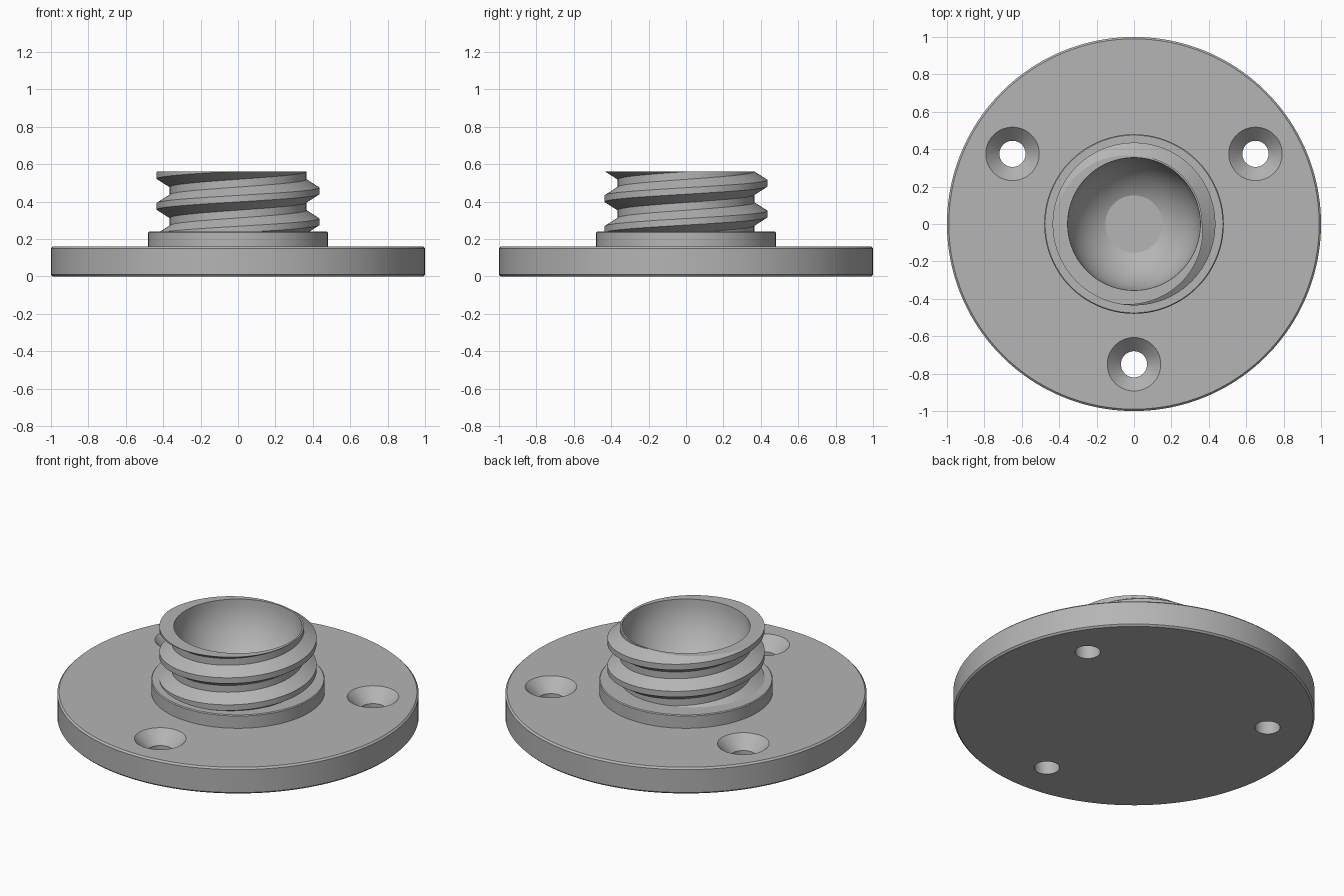
import bpy, bmesh, math

cube = bpy.data.objects.get("Cube")
if cube:
    bpy.data.objects.remove(cube, do_unlink=True)

grey = bpy.data.materials.new("plain_grey")
grey.use_nodes = True
colour = (0.46, 0.46, 0.46, 1)
grey.diffuse_color = colour
grey.node_tree.nodes["Principled BSDF"].inputs["Base Color"].default_value = colour


def sweep(name, column, steps=128, location=(0, 0, 0)):
    """Turn column(angle) -> [(radius, z)] once around the z axis."""
    bm = bmesh.new()
    rings = []
    for i in range(steps + 1):
        a = 2 * math.pi * i / steps
        rings.append([bm.verts.new((r * math.cos(a), r * math.sin(a), z))
                      for r, z in column(a)])
    for left, right in zip(rings, rings[1:]):
        for k in range(len(left) - 1):
            bm.faces.new((left[k], right[k], right[k + 1], left[k + 1]))
    bmesh.ops.remove_doubles(bm, verts=bm.verts, dist=0.00005)
    bmesh.ops.recalc_face_normals(bm, faces=bm.faces)
    mesh = bpy.data.meshes.new(name)
    bm.to_mesh(mesh)
    bm.free()
    mesh.materials.append(grey)
    obj = bpy.data.objects.new(name, mesh)
    obj.location = location
    bpy.context.collection.objects.link(obj)
    return obj


def lathe(name, profile, **options):
    return sweep(name, lambda a: profile, **options)


def select_only(obj):
    bpy.ops.object.select_all(action='DESELECT')
    obj.select_set(True)
    bpy.context.view_layer.objects.active = obj


# Base plate with softened rims
edge, top = 0.01, 0.16
plate = lathe("base_plate", [(0, 0), (1 - edge, 0), (1, edge), (1, top - edge),
                             (1 - edge, top), (0, top)], steps=160)

# Three countersunk screw holes
for i in range(3):
    a = math.radians(30 + 120 * i)
    cutter = lathe("screw_hole_cutter",
                   [(0, -0.1), (0.07, -0.1), (0.07, 0.085), (0.143, top),
                    (0.143, 0.3), (0, 0.3)],
                   steps=48, location=(0.75 * math.cos(a), 0.75 * math.sin(a), 0))
    cutter.hide_render = True
    select_only(plate)
    cut = plate.modifiers.new("screw_hole", 'BOOLEAN')
    cut.operation = 'DIFFERENCE'
    cut.solver = 'EXACT'
    cut.object = cutter
    bpy.ops.object.modifier_apply(modifier=cut.name)
    bpy.data.objects.remove(cutter, do_unlink=True)

# Raised collar under the thread
collar = lathe("collar", [(0, 0.1), (0.48, 0.1), (0.48, 0.235),
                          (0.475, 0.24), (0, 0.24)])

# Threaded neck with a round socket in its top
PITCH, ROOT, CREST = 0.165, 0.365, 0.435
Z_LOW, Z_HIGH, BOWL = 0.19, 0.56, 0.355
FLATS = [(0, ROOT), (0.25, ROOT), (0.52, CREST), (0.73, CREST), (1, ROOT)]


def thread_radius(phase):
    phase %= 1
    for (p, r), (q, s) in zip(FLATS, FLATS[1:]):
        if phase <= q:
            return r + (s - r) * (phase - p) / (q - p)
    return ROOT


def neck_column(a):
    # The middle of the groove meets the top face at 45 degrees
    start = Z_HIGH - 0.125 * PITCH + PITCH * (a / (2 * math.pi) - 0.125)
    points = [(0, Z_LOW)]
    for turn in range(-5, 3):
        for p, r in FLATS[:-1]:
            z = start + (turn + p) * PITCH
            if z < Z_LOW or z > Z_HIGH:
                z = min(max(z, Z_LOW), Z_HIGH)
                r = thread_radius((z - start) / PITCH)
            points.append((r, z))
    for i in range(17):
        b = math.pi / 2 * i / 16
        points.append((BOWL * math.cos(b), Z_HIGH - BOWL * math.sin(b)))
    return points


neck = sweep("threaded_neck", neck_column, steps=144)

for part in (plate, collar, neck):
    select_only(part)
    bpy.ops.object.shade_smooth_by_angle(angle=math.radians(30))
